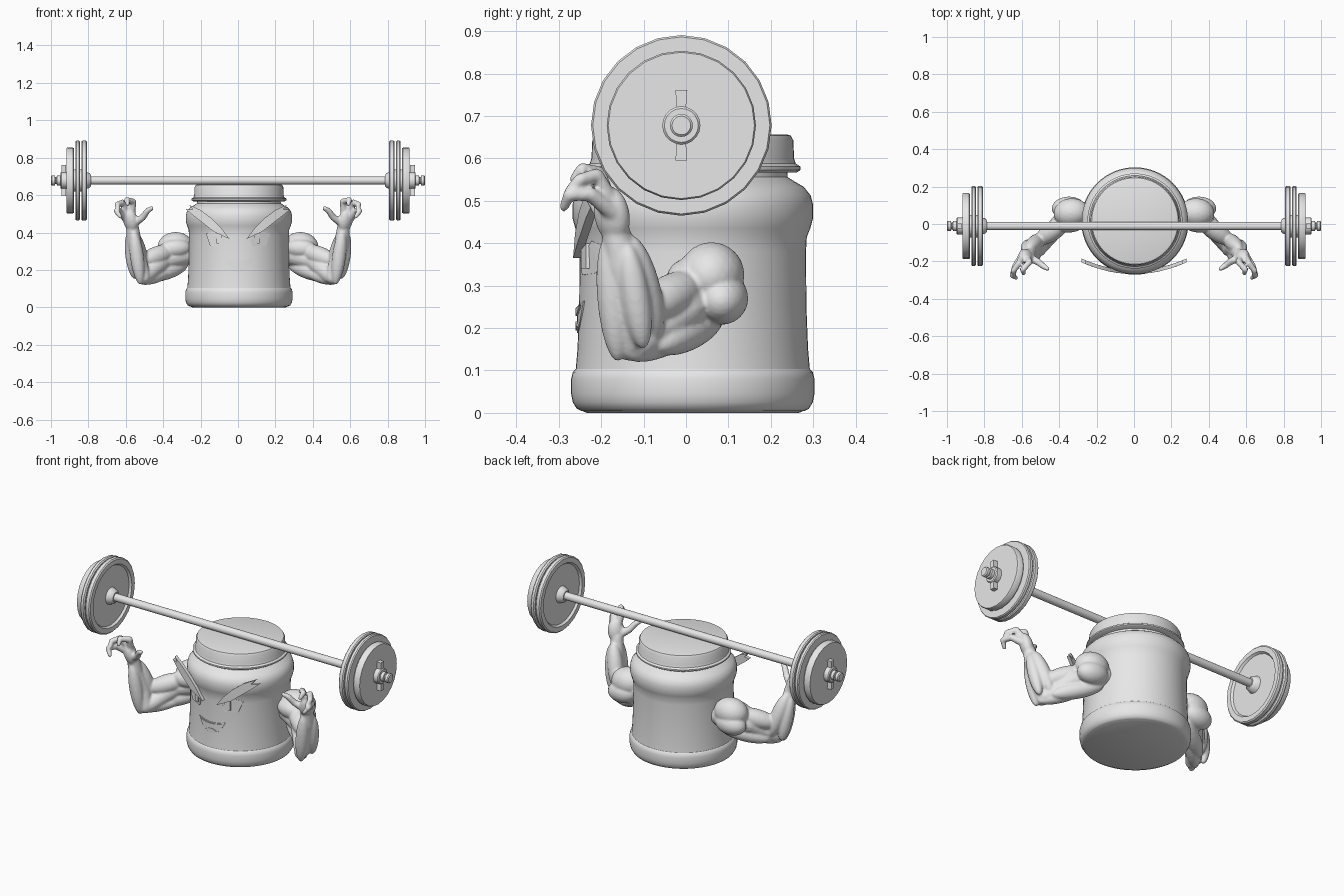
import bpy, bmesh, math
from mathutils import Vector, Matrix

if "Cube" in bpy.data.objects:
    bpy.data.objects.remove(bpy.data.objects["Cube"])

grey = bpy.data.materials.new("plain_grey")
grey.use_nodes = True
grey.diffuse_color = (0.8, 0.8, 0.8, 1)
grey.node_tree.nodes["Principled BSDF"].inputs["Base Color"].default_value = (0.8, 0.8, 0.8, 1)


def finish(name, bm, mirror=False, angle=35):
    """Turn a bmesh into a shaded object, optionally mirrored to the other side."""
    bmesh.ops.recalc_face_normals(bm, faces=bm.faces)
    mesh = bpy.data.meshes.new(name)
    bm.to_mesh(mesh)
    bm.free()
    mesh.materials.append(grey)
    obj = bpy.data.objects.new(name, mesh)
    bpy.context.collection.objects.link(obj)
    bpy.ops.object.select_all(action="DESELECT")
    obj.select_set(True)
    bpy.context.view_layer.objects.active = obj
    bpy.ops.object.shade_smooth_by_angle(angle=math.radians(angle))
    if mirror:
        obj.modifiers.new("mirror", "MIRROR").use_mirror_merge = False
    return obj


def lathe(name, profile, centre, sides, along_x=False, mirror=False):
    """Spin (radius, height) points round z, or round x."""
    bm = bmesh.new()
    rings = []
    for r, h in profile:
        ring = []
        for i in range(sides):
            a = math.tau * i / sides
            p = (h, r * math.cos(a), r * math.sin(a)) if along_x else (r * math.cos(a), r * math.sin(a), h)
            ring.append(bm.verts.new(Vector(p) + Vector(centre)))
        rings.append(ring)
    for a, b in zip(rings, rings[1:]):
        for i in range(sides):
            j = (i + 1) % sides
            bm.faces.new((a[i], a[j], b[j], b[i]))
    bm.faces.new(rings[0])
    bm.faces.new(rings[-1])
    return finish(name, bm, mirror)


# Jar body and screw lid
JAR = (0.005, 0.016, 0)
lathe("jar_body", [(0.262, 0.004), (0.274, 0.01), (0.283, 0.025), (0.287, 0.045), (0.287, 0.08),
                   (0.283, 0.096), (0.276, 0.104), (0.272, 0.15), (0.268, 0.25), (0.267, 0.38),
                   (0.269, 0.415), (0.277, 0.435), (0.284, 0.46), (0.284, 0.49), (0.278, 0.513),
                   (0.262, 0.533), (0.238, 0.547), (0.224, 0.556), (0.222, 0.58)], JAR, 64)
lathe("jar_bottom", [(0.25, 0), (0.264, 0.006)], JAR, 64)
lathe("jar_lid", [(0.245, 0.567), (0.254, 0.573), (0.254, 0.581), (0.243, 0.588), (0.239, 0.6),
                  (0.237, 0.643), (0.231, 0.654), (0.222, 0.657)], JAR, 64)

# Barbell
BAR = (0, -0.011, 0.678)
lathe("bar", [(0.022, -0.81), (0.022, 0.81)], BAR, 20, True)
lathe("bar_collar", [(0.028, 0.785), (0.04, 0.795), (0.05, 0.825)], BAR, 20, True, True)
for name, r, x0, x1 in (("inner_plate", 0.213, 0.807, 0.838),
                        ("middle_plate", 0.213, 0.844, 0.87),
                        ("outer_plate", 0.176, 0.876, 0.918)):
    dish = x0 + 0.012
    lathe(name, [(0.04, dish), (r * 0.8, dish), (r * 0.84, x0), (r * 0.97, x0),
                 (r, x0 + 0.006), (r, x1 - 0.006), (r * 0.98, x1), (0.04, x1)], BAR, 24, True, True)
lathe("plate_hub", [(0.06, 0.82), (0.06, 0.91)], BAR, 20, True, True)
lathe("bar_end", [(0.027, 0.91), (0.027, 0.968), (0.018, 0.97), (0.018, 0.977),
                  (0.027, 0.979), (0.027, 0.995), (0.022, 1.0)], BAR, 20, True, True)
lathe("nut_ring", [(0.045, 0.915), (0.045, 0.945), (0.04, 0.95)], BAR, 20, True, True)
bm = bmesh.new()
for side in (-1, 1):
    wing = bmesh.ops.create_cube(bm, size=1)["verts"]
    for v in wing:
        tip = v.co.z * side > 0
        v.co = Vector((0.932 + v.co.x * 0.026, BAR[1] + v.co.y * (0.028 if tip else 0.02),
                       BAR[2] + side * (0.083 if tip else 0.03)))
finish("nut_wings", bm, True)


# Face plates, each bent round the jar
def on_jar(x):
    return JAR[1] - math.sqrt(0.269 ** 2 - x * x)


def brow_bend(x):
    return -0.262 + 0.8 * x * x


def plate(name, outline, bend, out, thick=0.009, mirror=False):
    """Extrude an (x, z) outline backwards and follow the bend."""
    bm = bmesh.new()
    front = bm.faces.new([bm.verts.new((x, 0, z)) for x, z in outline])
    back = bmesh.ops.extrude_face_region(bm, geom=[front])["geom"]
    for v in [g for g in back if isinstance(g, bmesh.types.BMVert)]:
        v.co.y = thick
    for v in bm.verts:
        v.co.y += bend(v.co.x) - out
    bmesh.ops.triangulate(bm, faces=[f for f in bm.faces if len(f.verts) > 4])
    return finish(name, bm, mirror, 25)


plate("eyebrow", [(0.045, 0.365), (0.09, 0.425), (0.14, 0.475), (0.2, 0.52), (0.262, 0.548),
                  (0.24, 0.522), (0.28, 0.525), (0.245, 0.495), (0.2, 0.46), (0.13, 0.405)],
      brow_bend, 0.006, 0.02, True)
plate("eye_white", [(0.068, 0.36), (0.078, 0.325), (0.15, 0.33), (0.172, 0.395), (0.13, 0.405)],
      on_jar, 0.004, mirror=True)
plate("pupil", [(0.085, 0.34), (0.115, 0.34), (0.115, 0.4), (0.085, 0.385)], on_jar, 0.009, mirror=True)


def crescent(width, top, dip, low, n=12):
    xs = [width * (2 * i / n - 1) for i in range(n + 1)]
    upper = [(x + JAR[0], top - dip * (1 - (x / width) ** 2)) for x in xs]
    lower = [(x + JAR[0], low + (top - low) * (abs(x) / width) ** 2.4) for x in xs[-2:0:-1]]
    return upper + lower


plate("mouth", crescent(0.083, 0.264, 0.014, 0.188), on_jar, 0.004)
plate("teeth", crescent(0.066, 0.254, 0.008, 0.228), on_jar, 0.008)
plate("tongue", crescent(0.035, 0.204, -0.012, 0.194), on_jar, 0.008)

# Muscular arm: overlapping muscles fused into one smooth skin
arm = bmesh.new()


def muscle(a, b, thick, wide=1.0):
    a, b = Vector(a), Vector(b)
    d = b - a
    m = (Matrix.Translation((a + b) / 2) @ d.to_track_quat("Z", "Y").to_matrix().to_4x4()
         @ Matrix.Diagonal((thick * wide, thick, d.length / 2, 1)))
    bmesh.ops.create_icosphere(arm, subdivisions=3, radius=1, matrix=m)


def limb(points):
    """Tapered rounded tube through (x, y, z, radius) points."""
    for p, q in zip(points, points[1:]):
        a, b = Vector(p[:3]), Vector(q[:3])
        d = b - a
        m = Matrix.Translation((a + b) / 2) @ d.to_track_quat("Z", "Y").to_matrix().to_4x4()
        bmesh.ops.create_cone(arm, cap_ends=True, segments=16, radius1=p[3], radius2=q[3],
                              depth=d.length, matrix=m)
    for p in points:
        bmesh.ops.create_icosphere(arm, subdivisions=2, radius=p[3], matrix=Matrix.Translation(p[:3]))


# Shoulder and upper arm
muscle((0.24, 0.07, 0.33), (0.43, 0.05, 0.32), 0.078)
muscle((0.26, 0.09, 0.28), (0.44, 0.08, 0.26), 0.062)
muscle((0.25, 0.02, 0.32), (0.42, -0.01, 0.31), 0.05)
limb([(0.26, 0.06, 0.29, 0.06), (0.40, 0.0, 0.25, 0.05), (0.495, -0.115, 0.165, 0.042)])
muscle((0.34, 0.03, 0.31), (0.525, -0.1, 0.24), 0.052)
muscle((0.27, 0.08, 0.23), (0.5, -0.07, 0.155), 0.045)
muscle((0.36, 0.01, 0.19), (0.53, -0.14, 0.135), 0.034)
# Forearm
limb([(0.505, -0.135, 0.16, 0.038), (0.535, -0.125, 0.25, 0.048),
      (0.555, -0.15, 0.35, 0.04), (0.565, -0.168, 0.44, 0.033)])
muscle((0.495, -0.07, 0.17), (0.565, -0.135, 0.42), 0.042)
muscle((0.52, -0.16, 0.12), (0.56, -0.185, 0.42), 0.037)
muscle((0.55, -0.1, 0.15), (0.585, -0.14, 0.4), 0.035)
# Hand with clawed fingers
muscle((0.562, -0.165, 0.4), (0.59, -0.185, 0.535), 0.035, 1.3)
limb([(0.555, -0.18, 0.45, 0.022), (0.51, -0.205, 0.48, 0.018), (0.485, -0.225, 0.515, 0.016),
      (0.462, -0.24, 0.53, 0.012)])
limb([(0.57, -0.185, 0.5, 0.021), (0.56, -0.205, 0.565, 0.017), (0.595, -0.245, 0.575, 0.015),
      (0.59, -0.265, 0.55, 0.011)])
limb([(0.595, -0.18, 0.5, 0.021), (0.615, -0.21, 0.56, 0.017), (0.645, -0.25, 0.55, 0.015),
      (0.64, -0.275, 0.525, 0.011)])
limb([(0.6, -0.175, 0.475, 0.021), (0.635, -0.225, 0.515, 0.017), (0.65, -0.275, 0.515, 0.015),
      (0.63, -0.288, 0.485, 0.011)])
arm_obj = finish("arm", arm)
remesh = arm_obj.modifiers.new("fuse", "REMESH")
remesh.mode = "VOXEL"
remesh.voxel_size = 0.006
remesh.use_smooth_shade = True
soften = arm_obj.modifiers.new("soften", "SMOOTH")
soften.factor = 0.5
soften.iterations = 4
arm_obj.modifiers.new("mirror", "MIRROR").use_mirror_merge = False
